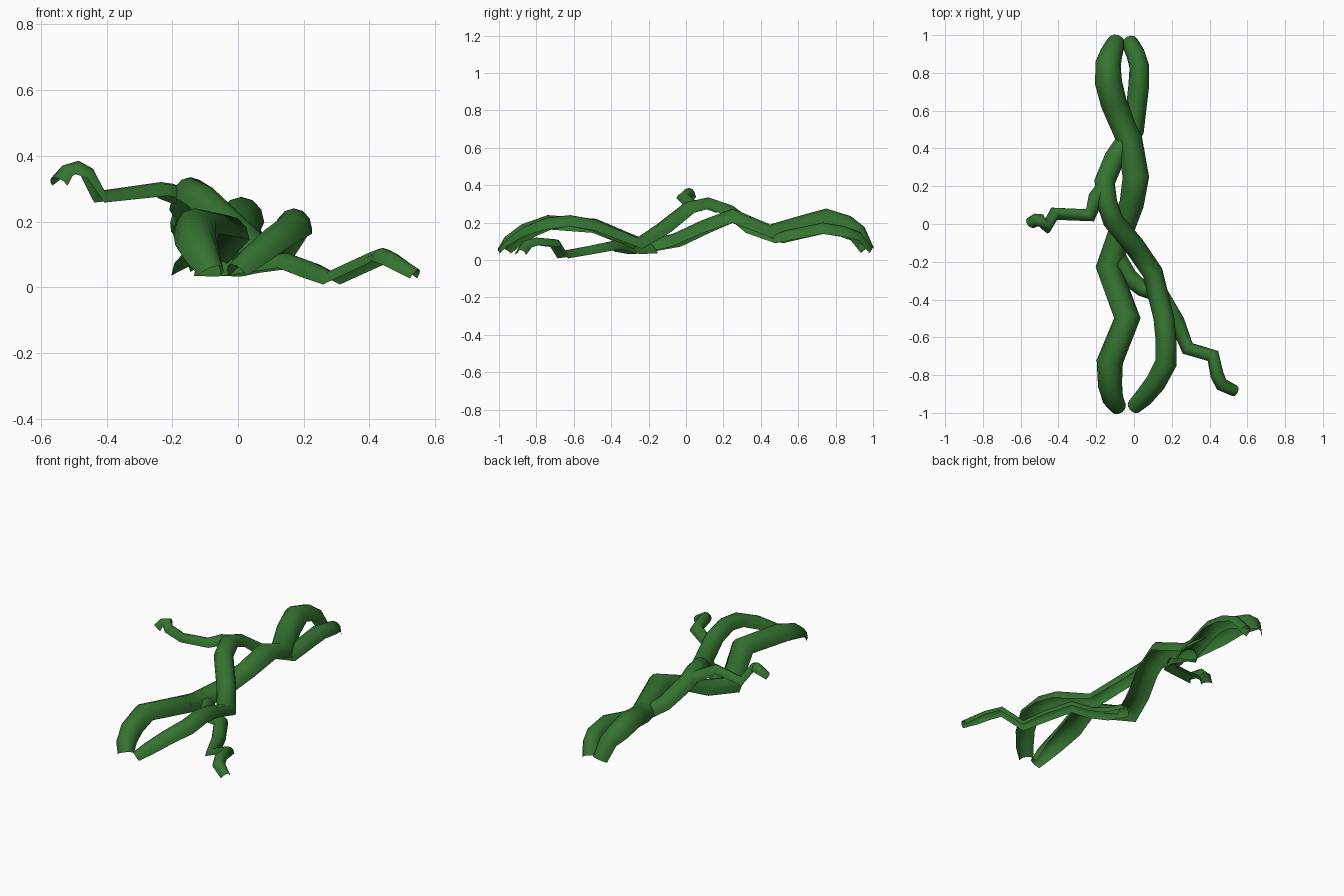
import bpy, math
from mathutils import Vector

mat = bpy.data.materials.new("vine_green")
mat.diffuse_color = (0.035, 0.17, 0.03, 1)
UP = Vector((0, 0, 1))
SEG = 6


def vine(name, path):
    """Sweep an arch that is open underneath; path = ridge points (x, y, z, half width)."""
    pts = [Vector(p[:3]) for p in path]
    verts, faces = [], []
    n = len(pts)
    for i, p in enumerate(pts):
        a = (p - pts[max(i - 1, 0)]).normalized()
        b = (pts[min(i + 1, n - 1)] - p).normalized()
        t = (a + b).normalized()
        side = t.cross(UP).normalized()
        up = side.cross(t).normalized()
        w = path[i][3]
        for k in range(SEG + 1):
            ang = math.pi * k / SEG
            verts.append(p + side * w * math.cos(ang) + up * w * 1.1 * (math.sin(ang) - 1))
    m = SEG + 1
    for i in range(n - 1):
        for k in range(SEG):
            q = i * m + k
            faces.append((q, q + m, q + m + 1, q + 1))
    me = bpy.data.meshes.new(name)
    me.from_pydata(verts, [], faces)
    me.materials.append(mat)
    for f in me.polygons:
        f.use_smooth = True
    ob = bpy.data.objects.new(name, me)
    bpy.context.collection.objects.link(ob)
    return ob


# thick main strand, back to front
vine("thick_strand", [
    (-0.08, 1.00, 0.07, 0.05), (-0.10, 0.95, 0.18, 0.06), (-0.13, 0.88, 0.235, 0.068),
    (-0.135, 0.75, 0.275, 0.072), (-0.10, 0.62, 0.24, 0.07), (-0.025, 0.45, 0.19, 0.068),
    (0.01, 0.25, 0.275, 0.07), (-0.02, 0.08, 0.21, 0.065), (-0.08, -0.07, 0.14, 0.065),
    (-0.135, -0.22, 0.11, 0.068), (-0.035, -0.48, 0.22, 0.07), (-0.13, -0.74, 0.24, 0.07),
    (-0.12, -0.88, 0.19, 0.065), (-0.09, -0.96, 0.13, 0.058), (-0.06, -0.995, 0.065, 0.045)])

# thinner strand twisting round it
vine("twisting_strand", [
    (-0.04, 0.99, 0.07, 0.045), (-0.005, 0.93, 0.15, 0.05), (0.025, 0.85, 0.18, 0.052),
    (0.025, 0.73, 0.20, 0.055), (0.0, 0.5, 0.15, 0.055), (-0.09, 0.37, 0.20, 0.055),
    (-0.15, 0.25, 0.29, 0.055), (-0.145, 0.12, 0.335, 0.055), (-0.10, 0.0, 0.31, 0.055),
    (0.02, -0.14, 0.20, 0.055), (0.10, -0.26, 0.12, 0.055), (0.155, -0.48, 0.215, 0.055),
    (0.17, -0.62, 0.24, 0.055), (0.165, -0.75, 0.225, 0.058), (0.10, -0.86, 0.18, 0.055),
    (0.03, -0.94, 0.12, 0.05), (-0.02, -0.985, 0.07, 0.04)])

# side shoots
vine("left_shoot", [
    (-0.15, 0.20, 0.30, 0.045), (-0.20, 0.14, 0.315, 0.042), (-0.235, 0.045, 0.32, 0.038),
    (-0.41, 0.06, 0.295, 0.036), (-0.44, -0.01, 0.36, 0.036), (-0.485, 0.015, 0.385, 0.036),
    (-0.535, 0.015, 0.37, 0.035), (-0.56, -0.01, 0.335, 0.033)])
vine("right_shoot", [
    (-0.09, -0.18, 0.09, 0.05), (-0.03, -0.28, 0.085, 0.048), (0.04, -0.34, 0.09, 0.042),
    (0.15, -0.38, 0.105, 0.042), (0.23, -0.52, 0.075, 0.04), (0.28, -0.655, 0.05, 0.038),
    (0.41, -0.69, 0.11, 0.038), (0.44, -0.80, 0.12, 0.036), (0.475, -0.86, 0.105, 0.036),
    (0.55, -0.89, 0.055, 0.03)])
